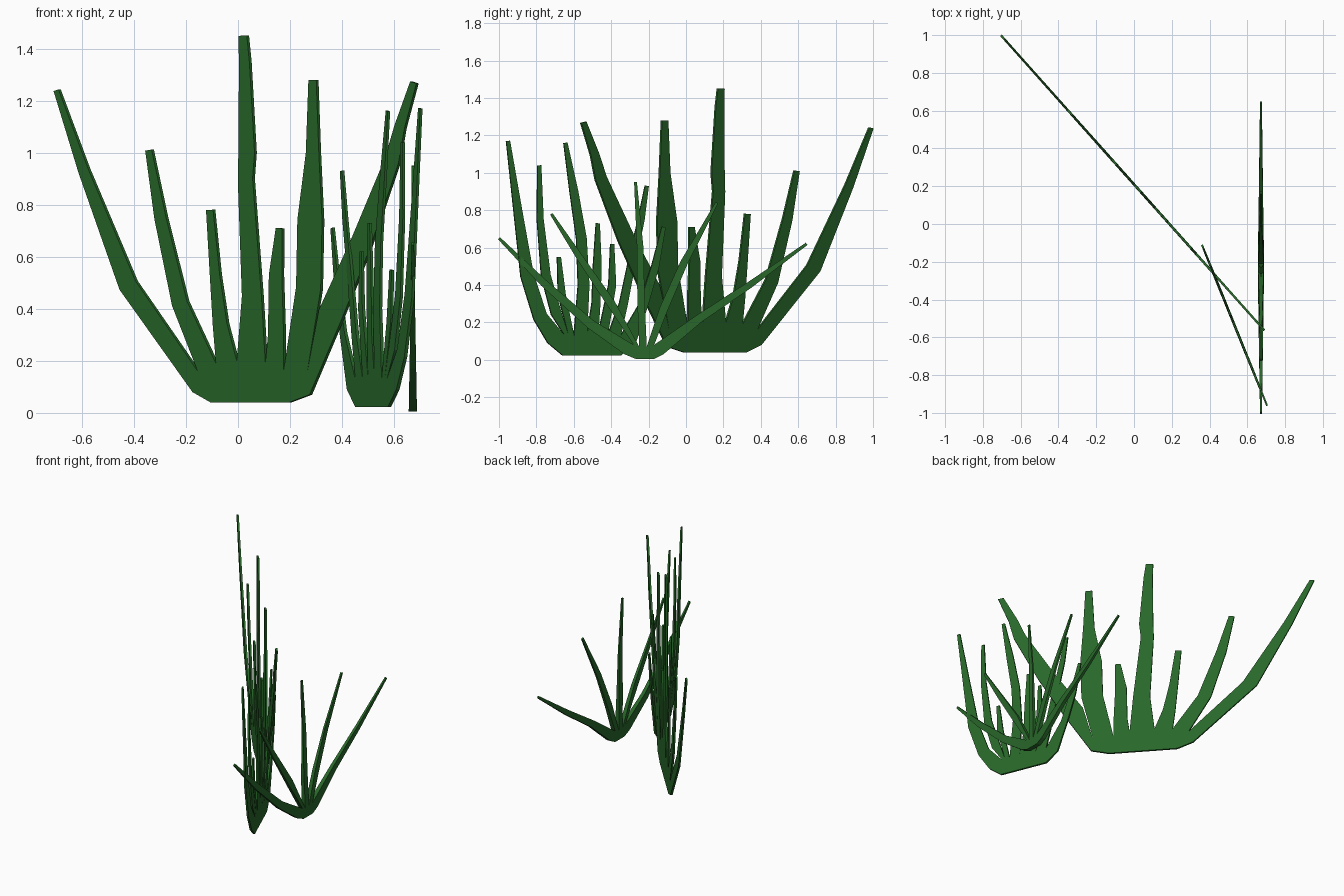
import bpy
import bmesh
from mathutils import Vector

cube = bpy.data.objects.get("Cube")
if cube:
    bpy.data.objects.remove(cube, do_unlink=True)

# One leaf green for every clump
green = bpy.data.materials.new("leaf_green")
green.use_nodes = True
leaf_color = (0.021, 0.135, 0.022, 1)
green.diffuse_color = leaf_color
green.node_tree.nodes["Principled BSDF"].inputs["Base Color"].default_value = leaf_color
green.node_tree.nodes["Principled BSDF"].inputs["Roughness"].default_value = 0.8


def section_points(previous, current, following, width):
    """Left and right edge of a blade, square to its path."""
    tangent = (following - previous).normalized()
    side = Vector((tangent.y, -tangent.x)) * width / 2
    return current - side, current + side


def make_clump(name, origin, direction, foot, roots, blades, root_thick, tip_thick):
    """Flat fan of blades in an upright plane. Profile units are hundredths:
    (along, height) for foot and roots, (along, height, width) for blades."""
    origin, direction = Vector((*origin, 0)), Vector((*direction, 0))
    normal = Vector((direction.y, -direction.x, 0)).normalized()
    bm = bmesh.new()
    front_of = {}

    def add_vert(point):
        centre = origin + direction * point.x / 100
        centre.z = point.y / 100
        fade = max(0, 1 - centre.z / 0.6)
        thickness = tip_thick + (root_thick - tip_thick) * fade
        back = bm.verts.new(centre - normal * thickness / 2)
        front_of[back] = bm.verts.new(centre + normal * thickness / 2)
        return back

    root_points = [Vector(p) for p in roots]
    root_verts = [add_vert(p) for p in root_points]
    foot_verts = [add_vert(Vector(p)) for p in foot]

    # Base web, then a strip of quads for each blade
    sheets = [foot_verts + root_verts[::-1]]
    for i, blade in enumerate(blades):
        lower = (root_verts[i], root_verts[i + 1])
        path = [(root_points[i] + root_points[i + 1]) / 2]
        path += [Vector(s[:2]) for s in blade]
        for k, section in enumerate(blade, start=1):
            following = path[min(k + 1, len(path) - 1)]
            edge = section_points(path[k - 1], path[k], following, section[2])
            upper = tuple(add_vert(p) for p in edge)
            sheets.append([lower[0], lower[1], upper[1], upper[0]])
            lower = upper

    # Both broad sides, and a rim along every open edge
    used = [(a, b) for s in sheets for a, b in zip(s, s[1:] + s[:1])]
    for sheet in sheets:
        bm.faces.new(sheet)
        bm.faces.new([front_of[v] for v in reversed(sheet)])
    for a, b in used:
        if (b, a) not in used:
            bm.faces.new((b, a, front_of[a], front_of[b]))
    bmesh.ops.triangulate(bm, faces=[f for f in bm.faces if len(f.verts) > 4])
    bmesh.ops.recalc_face_normals(bm, faces=bm.faces)

    mesh = bpy.data.meshes.new(name)
    bm.to_mesh(mesh)
    bm.free()
    mesh.materials.append(green)
    clump = bpy.data.objects.new(name, mesh)
    bpy.context.collection.objects.link(clump)
    return clump


# Large clump, running diagonally
make_clump(
    "large_grass_clump", origin=(0, 0.21), direction=(1, -1.12),
    foot=[(-10, 4), (20, 4)],
    roots=[(-17, 8), (-15, 16), (-8, 19), (0, 20), (11, 19), (18, 16), (27, 15), (28, 7)],
    blades=[
        [(-42, 49, 7), (-59, 93, 4), (-69.5, 124, 2)],
        [(-22, 42, 6), (-29.5, 75, 4.5), (-34, 101, 2.5)],
        [(-6.5, 34, 5.5), (-8.5, 53, 3.8), (-10.5, 78, 2.7)],
        [(5.7, 45, 7.5), (3.2, 90, 5.7), (3.7, 100, 6.2), (2.8, 135, 4), (2.2, 145, 3.2)],
        [(15, 30, 6), (14.8, 53, 5), (16.2, 71, 2.5)],
        [(27.5, 48, 9.5), (28, 74, 9.5), (29, 100, 5), (29, 128, 3)],
        [(36, 38, 9.5), (47.5, 65, 8), (59.5, 97, 5.5), (62.5, 110, 4), (67.8, 127, 2.5)],
    ],
    root_thick=0.014, tip_thick=0.012)

# Medium clump, steeper diagonal
make_clump(
    "medium_grass_clump", origin=(0.315, 0), direction=(-0.405, 1),
    foot=[(-66, 2.3), (-35, 2.3)],
    roots=[(-74, 9), (-65, 13), (-63, 13), (-60, 13), (-53, 14),
           (-47, 14), (-42, 13), (-35, 13), (-27, 9)],
    blades=[
        [(-78, 23, 7.5), (-85, 45, 7), (-90, 80, 4.5), (-95.2, 117, 2)],
        [(-69.5, 25, 5.5), (-75, 45, 5), (-78, 75, 3.5), (-78.5, 104, 2)],
        [(-66.5, 35, 4), (-68, 55, 2)],
        [(-54.8, 40, 6), (-56, 65, 5.5), (-60, 90, 4.5), (-64.5, 116, 2)],
        [(-48.2, 30, 4.5), (-47.5, 50, 4.5), (-47.2, 73, 2)],
        [(-39.5, 40, 4), (-39.5, 62, 2)],
        [(-33.5, 30, 4.5), (-29.5, 50, 4), (-24, 75, 3.5), (-21, 93, 2)],
        [(-22.5, 30, 4.5), (-16.5, 50, 4), (-12, 71, 2)],
    ],
    root_thick=0.014, tip_thick=0.01)

# Sprawling clump, running front to back
make_clump(
    "sprawling_grass_clump", origin=(0.672, 0), direction=(0, 1),
    foot=[(-27, 0.5), (-17, 0.5)],
    roots=[(-33, 3), (-28, 8), (-25, 7), (-21, 7), (-17, 8), (-12, 3)],
    blades=[
        [(-51, 19, 5), (-76, 41, 4), (-100, 65, 1.5)],
        [(-40, 30, 4.5), (-57, 55, 3.5), (-72, 78, 1.5)],
        [(-24, 30, 4), (-24.5, 60, 3.5), (-27, 95, 1.5)],
        [(-12, 27, 4.5), (-1, 52, 4), (16.5, 84, 1.5)],
        [(7, 22, 4.5), (34, 40, 3.5), (64.5, 62, 1.5)],
    ],
    root_thick=0.032, tip_thick=0.01)
